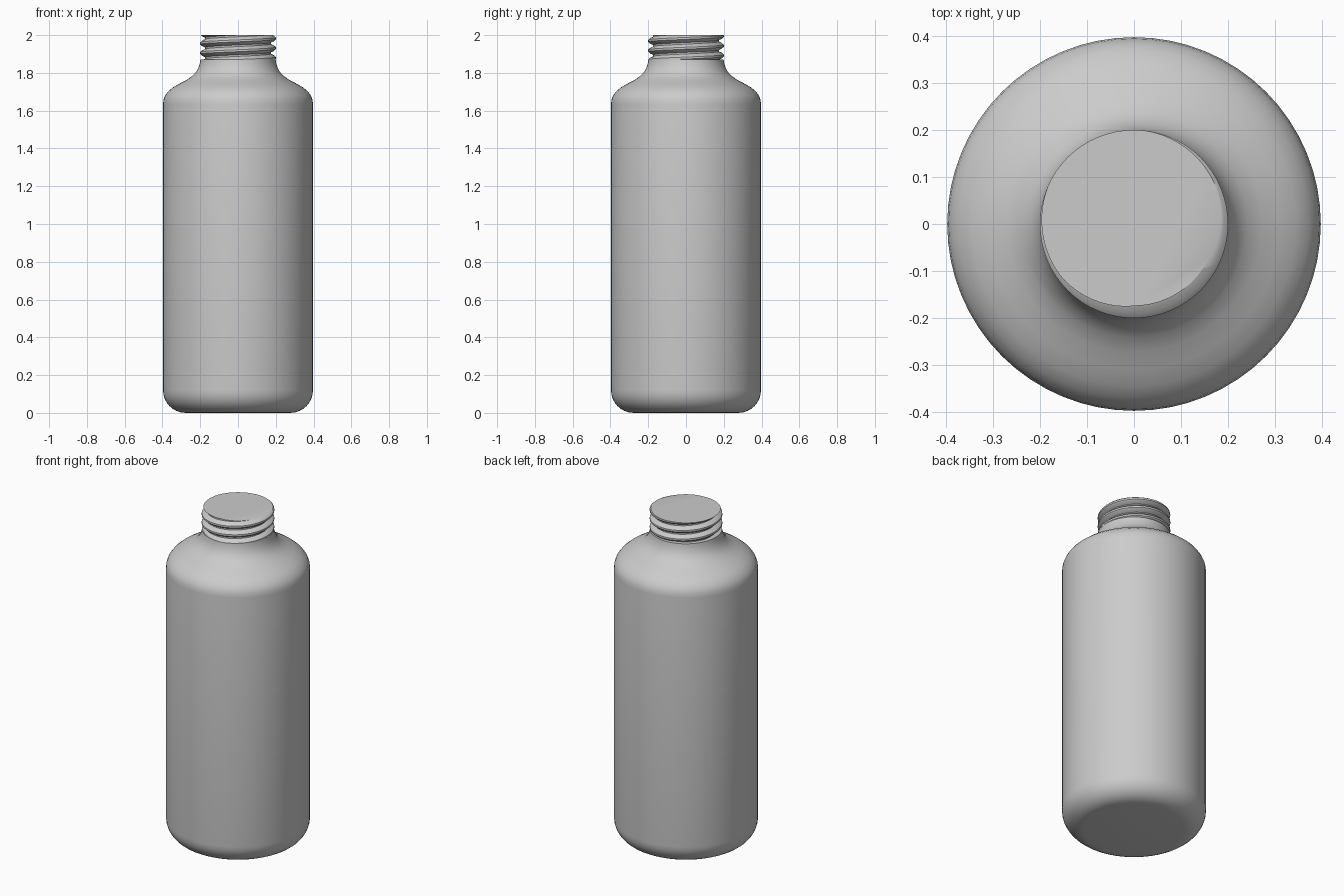
import bpy, bmesh, math

cube = bpy.data.objects.get("Cube")
if cube:
    bpy.data.objects.remove(cube, do_unlink=True)

SIDES = 64
PITCH = 0.052
NECK_TOP, TOP = 1.872, 2.0

plastic = bpy.data.materials.new("grey_plastic")
plastic.use_nodes = True
colour = (0.6, 0.6, 0.6, 1)
plastic.diffuse_color = colour
plastic.node_tree.nodes["Principled BSDF"].inputs["Base Color"].default_value = colour


def finish(bm, name, angle):
    """Turn a bmesh into a smooth shaded object with the bottle material."""
    bmesh.ops.recalc_face_normals(bm, faces=bm.faces)
    mesh = bpy.data.meshes.new(name)
    bm.to_mesh(mesh)
    bm.free()
    obj = bpy.data.objects.new(name, mesh)
    bpy.context.collection.objects.link(obj)
    mesh.materials.append(plastic)
    bpy.ops.object.select_all(action="DESELECT")
    obj.select_set(True)
    bpy.context.view_layer.objects.active = obj
    bpy.ops.object.shade_smooth_by_angle(angle=math.radians(angle))


def grid(bm, rings, closed):
    """Bridge neighbouring rows of vertices with quads."""
    for a, b in zip(rings, rings[1:]):
        n = len(a)
        for i in range(n if closed else n - 1):
            j = (i + 1) % n
            bm.faces.new((a[i], a[j], b[j], b[i]))


# Body: rounded base, straight wall, sloping shoulder and neck
R, FILLET = 0.397, 0.12
profile = [(R - FILLET + FILLET * math.sin(a), FILLET - FILLET * math.cos(a))
           for a in (math.pi / 2 * k / 8 for k in range(9))]
profile += [(R, 1.635), (0.394, 1.66), (0.386, 1.68), (0.37, 1.702), (0.345, 1.723),
            (0.31, 1.743), (0.272, 1.763), (0.24, 1.785), (0.22, 1.808),
            (0.208, 1.832), (0.201, 1.855), (0.199, NECK_TOP)]
bm = bmesh.new()
rings = [[bm.verts.new((r * math.cos(t), r * math.sin(t), z))
          for t in (math.tau * i / SIDES for i in range(SIDES))] for r, z in profile]
grid(bm, rings, True)
bm.faces.new(rings[0])
bm.faces.new(rings[-1])
finish(bm, "bottle_body", 40)

# Threaded mouth: endless right-handed ridge, trimmed flat at both ends
ridge = [(0.2, -0.1), (0.2, 0.1), (0.191, 0.27), (0.174, 0.42), (0.174, 0.58), (0.191, 0.73)]
crest_angle = math.radians(120)
bm = bmesh.new()
rows = []
for turn in range(-5, 3):
    for r, step in ridge:
        row = []
        for i in range(SIDES + 1):
            t = math.tau * i / SIDES
            z = TOP + PITCH * (turn + step + (t - crest_angle) / math.tau)
            row.append(bm.verts.new((r * math.cos(t), r * math.sin(t), z)))
        rows.append(row)
grid(bm, rows, False)
bmesh.ops.remove_doubles(bm, verts=bm.verts, dist=1e-5)
for height, up in ((TOP, 1), (NECK_TOP, -1)):
    cut = bmesh.ops.bisect_plane(bm, geom=bm.verts[:] + bm.edges[:] + bm.faces[:],
                                 plane_co=(0, 0, height), plane_no=(0, 0, up),
                                 clear_outer=True)
    rim = [e for e in cut["geom_cut"] if isinstance(e, bmesh.types.BMEdge)]
    bmesh.ops.contextual_create(bm, geom=rim)
finish(bm, "threaded_mouth", 35)
